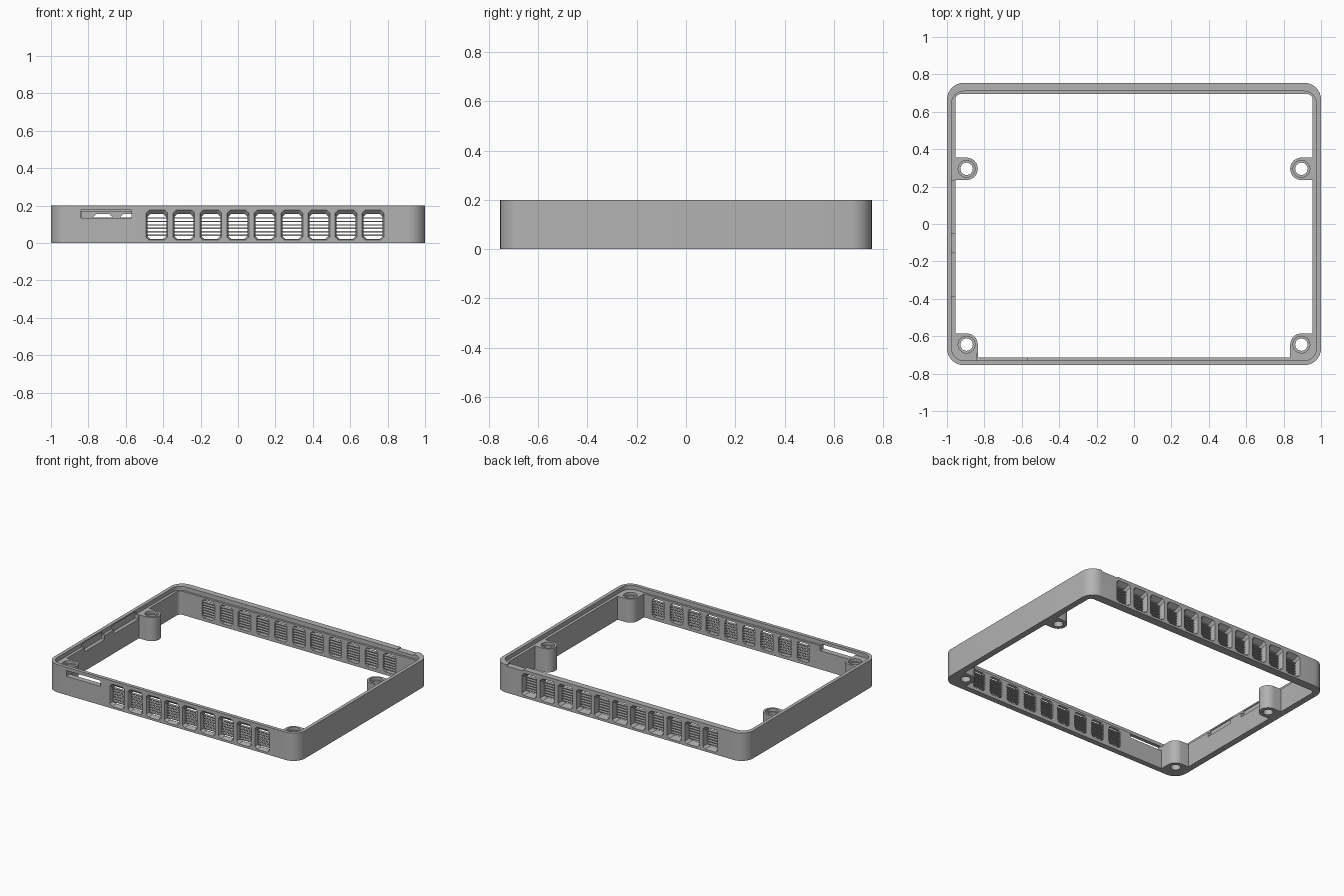
import bpy, bmesh, math
from mathutils import Matrix, Vector

if "Cube" in bpy.data.objects:
    bpy.data.objects.remove(bpy.data.objects["Cube"])

grey = bpy.data.materials.new("light_grey_plastic")
grey.use_nodes = True
grey.diffuse_color = (0.45, 0.45, 0.45, 1)
grey.node_tree.nodes["Principled BSDF"].inputs["Base Color"].default_value = (0.45, 0.45, 0.45, 1)

WIDTH, DEPTH, HEIGHT, LEDGE = 1.0, 0.755, 0.2, 0.17


def finish(bm, name, helper=False):
    bmesh.ops.recalc_face_normals(bm, faces=bm.faces)
    mesh = bpy.data.meshes.new(name)
    bm.to_mesh(mesh)
    bm.free()
    obj = bpy.data.objects.new(name, mesh)
    bpy.context.collection.objects.link(obj)
    mesh.materials.append(grey)
    obj.hide_render = helper
    return obj


def loft(bm, sections):
    """Closed solid through equal-length rings of points."""
    rings = [[bm.verts.new(p) for p in s] for s in sections]
    n = len(rings[0])
    for a, b in zip(rings, rings[1:]):
        for i in range(n):
            bm.faces.new((a[i], a[(i + 1) % n], b[(i + 1) % n], b[i]))
    bm.faces.new(rings[0][::-1])
    bm.faces.new(rings[-1])


def prism(bm, outline, z0, z1):
    loft(bm, [[(x, y, z) for x, y in outline] for z in (z0, z1)])


def rounded(x0, x1, y0, y1, r, steps=8):
    pts = []
    corners = ((x1 - r, y1 - r), (x0 + r, y1 - r), (x0 + r, y0 + r), (x1 - r, y0 + r))
    for q, (cx, cy) in enumerate(corners):
        for k in range(steps + 1):
            a = math.pi / 2 * (q + k / steps)
            pts.append((cx + r * math.cos(a), cy + r * math.sin(a)))
    return pts


def circle(cx, cy, r, n=32):
    return [(cx + r * math.cos(math.tau * i / n), cy + r * math.sin(math.tau * i / n)) for i in range(n)]


def box(bm, x0, x1, y0, y1, z0, z1):
    prism(bm, [(x0, y0), (x1, y0), (x1, y1), (x0, y1)], z0, z1)


def boolean(target, bm, operation, name):
    cutter = finish(bm, name, True)
    mod = target.modifiers.new(name, "BOOLEAN")
    mod.operation, mod.solver, mod.object = operation, "EXACT", cutter
    bpy.context.view_layer.objects.active = target
    bpy.ops.object.modifier_apply(modifier=name)
    bpy.data.objects.remove(cutter)


# Outer shell and open middle
bm = bmesh.new()
prism(bm, rounded(-WIDTH, WIDTH, -DEPTH, DEPTH, 0.09), 0, HEIGHT)
frame = finish(bm, "frame")
bm = bmesh.new()
prism(bm, rounded(-0.955, 0.955, -0.715, 0.695, 0.03), -0.1, 0.4)
boolean(frame, bm, "DIFFERENCE", "middle_opening")

# Screw posts: side capsules at the back, corner blocks at the front
posts = [(s * 0.895, y) for s in (-1, 1) for y in (0.295, -0.645)]
for x, y in posts:
    s = 1 if x > 0 else -1
    xs = sorted((s * 0.835, s * 0.976))
    bm = bmesh.new()
    if y > 0:
        prism(bm, rounded(*xs, y - 0.06, y + 0.06, 0.058), 0, 0.19)
        box(bm, *sorted((x, s * 0.976)), y - 0.06, y + 0.06, 0, 0.19)
        # single clean outline: round only on the inner end
        bm.clear()
        arc = [(x - s * 0.06 * math.sin(a), y + 0.06 * math.cos(a))
               for a in (math.pi * k / 16 for k in range(17))]
        prism(bm, arc + [(s * 0.976, y - 0.06), (s * 0.976, y + 0.06)], 0, 0.19)
    else:
        arc = [(x - s * 0.06 * math.sin(a), y + 0.06 * math.cos(a))
               for a in (math.pi / 2 * k / 8 for k in range(9))]
        prism(bm, arc + [(s * 0.835, -0.73), (s * 0.965, -0.73), (s * 0.976, -0.7), (s * 0.976, y + 0.06)], 0, 0.19)
    boolean(frame, bm, "UNION", "post")

# Recess that leaves the thin upper lip
bm = bmesh.new()
prism(bm, rounded(-0.975, 0.975, -0.73, 0.71, 0.065), LEDGE, 0.4)
boolean(frame, bm, "DIFFERENCE", "lip_recess")

# Screw holes with counterbores
bm = bmesh.new()
for x, y in posts:
    loft(bm, [[(px, py, z) for px, py in circle(x, y, r)]
              for z, r in ((-0.1, 0.033), (LEDGE - 0.02, 0.033), (LEDGE - 0.02, 0.045), (0.3, 0.045))])
boolean(frame, bm, "DIFFERENCE", "screw_holes")


# Tapered ventilation windows
def window(x, y, hw, z0, z1, c=0.016):
    return [(x - hw + c, y, z0), (x + hw - c, y, z0), (x + hw, y, z0 + c), (x + hw, y, z1 - c),
            (x + hw - c, y, z1), (x - hw + c, y, z1), (x - hw, y, z1 - c), (x - hw, y, z0 + c)]


vents = []
for side, count, inner, taper in ((-1, 9, 0.715, 0.02), (1, 11, 0.695, 0.034)):
    vents += [(0.722 - 0.1445 * i, side, inner, taper) for i in range(count)]

bm = bmesh.new()
for x, s, inner, taper in vents:
    loft(bm, [window(x, s * (DEPTH + 0.02), 0.058, 0.016, 0.176),
              window(x, s * DEPTH, 0.058, 0.016, 0.176),
              window(x, s * (DEPTH - taper), 0.051, 0.022, 0.156),
              window(x, s * (inner - 0.02), 0.051, 0.022, 0.156)])
boolean(frame, bm, "DIFFERENCE", "vent_windows")

# Card slot, side cut-outs and back lip notch
bm = bmesh.new()
box(bm, -0.84, -0.57, -0.8, -0.69, 0.135, 0.176)
box(bm, -0.981, -0.94, -0.05, 0.23, 0.14, 0.19)
box(bm, -0.981, -0.94, -0.385, -0.155, 0.14, 0.19)
box(bm, 0.77, 0.905, 0.705, 0.8, 0.192, 0.3)
boolean(frame, bm, "DIFFERENCE", "slots")

# Thin horizontal slats behind each window
bm = bmesh.new()
for x, s, inner, taper in vents:
    ys = sorted((s * (inner + 0.001), s * (DEPTH - taper)))
    for k in range(6):
        z = 0.042 + 0.0185 * k
        box(bm, x - 0.052, x + 0.052, *ys, z - 0.003, z + 0.003)
finish(bm, "vent_slats")

# Smooth the rounded corners and posts, keep edges crisp
bpy.ops.object.select_all(action="DESELECT")
frame.select_set(True)
bpy.context.view_layer.objects.active = frame
bpy.ops.object.shade_smooth_by_angle(angle=math.radians(30))
